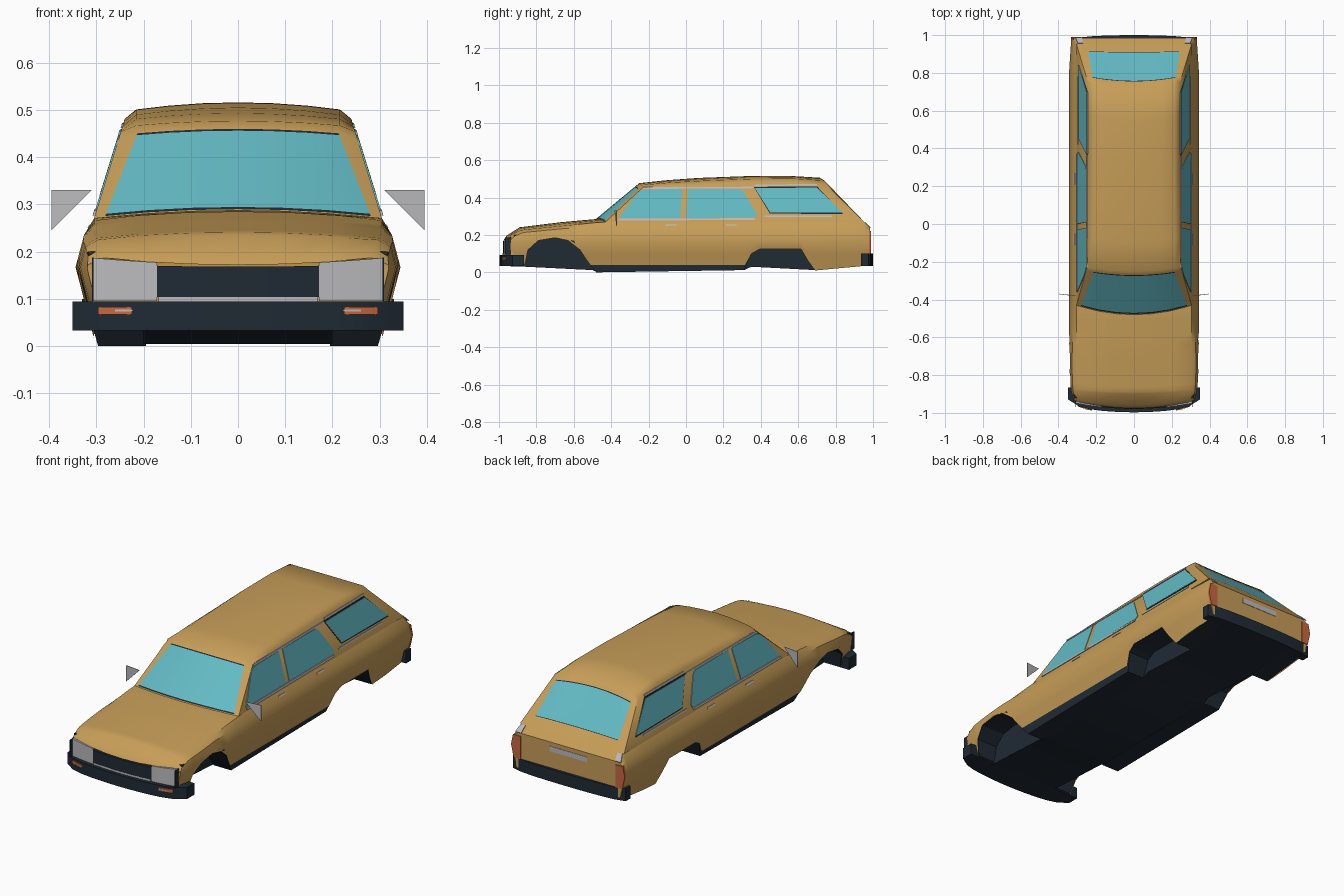
import bpy, bmesh
from mathutils import Vector

if "Cube" in bpy.data.objects:
    bpy.data.objects.remove(bpy.data.objects["Cube"])


def material(name, r, g, b):
    m = bpy.data.materials.new(name)
    m.diffuse_color = (r, g, b, 1)
    m.use_nodes = True
    m.node_tree.nodes["Principled BSDF"].inputs["Base Color"].default_value = m.diffuse_color
    return m


GOLD = material("gold paint", .57, .34, .097)
GLASS = material("teal glass", .125, .49, .55)
DARK = material("dark trim", .014, .023, .034)
GREY = material("light grey", .50, .50, .52)
RED = material("red orange lamp", .56, .14, .05)


def interp(table, v):
    if v <= table[0][0]:
        return table[0][1]
    for (a, p), (b, q) in zip(table, table[1:]):
        if v <= b:
            return p + (q - p) * (v - a) / (b - a)
    return table[-1][1]


def finish(name, bm, mats, angle=.55):
    bmesh.ops.remove_doubles(bm, verts=bm.verts, dist=.0005)
    bmesh.ops.recalc_face_normals(bm, faces=bm.faces)
    me = bpy.data.meshes.new(name)
    bm.to_mesh(me)
    bm.free()
    for m in mats:
        me.materials.append(m)
    me.shade_smooth()
    me.set_sharp_from_angle(angle=angle)
    ob = bpy.data.objects.new(name, me)
    bpy.context.collection.objects.link(ob)
    return ob


def add_grid(bm, rows, rule=None):
    vs = [[bm.verts.new(p) for p in r] for r in rows]
    for i in range(len(rows) - 1):
        for j in range(len(rows[0]) - 1):
            f = bm.faces.new((vs[i][j], vs[i][j + 1], vs[i + 1][j + 1], vs[i + 1][j]))
            if rule:
                f.material_index = rule(i, j)
    return vs


def bridge(name, near, far, mat):
    # solid between two matching outlines
    bm = bmesh.new()
    a = [bm.verts.new(p) for p in near]
    b = [bm.verts.new(p) for p in far]
    bm.faces.new(a)
    bm.faces.new(b[::-1])
    for i in range(len(a)):
        bm.faces.new((a[i - 1], a[i], b[i], b[i - 1]))
    return finish(name, bm, [mat])


def prism(name, pts, off, mat):
    return bridge(name, pts, [Vector(p) + Vector(off) for p in pts], mat)


def arc_bar(name, y0, k, x0, x1, z0, z1, yback, mat, rise=0, corner=0):
    # bar bowed in plan, front at y0 + k*(x/.33)^2 plus a tight corner curve
    bm = bmesh.new()
    rows = []
    for i in range(13):
        x = x0 + (x1 - x0) * i / 12
        q = (x / .33) ** 2
        y, zt = y0 + k * q + corner * q ** 4, z1 + rise * q
        rows.append([(x, y, z0), (x, y, zt), (x, yback, zt), (x, yback, z0), (x, y, z0)])
    add_grid(bm, rows)
    for r in (rows[0], rows[-1]):
        bm.faces.new([bm.verts.new(p) for p in r[:4]])
    return finish(name, bm, [mat])


# Shared outlines: flank section, wheel-arch line, bonnet line, plan taper
FLANK = [(0, .30), (.04, .312), (.095, .325), (.167, .344), (.235, .326), (.27, .305), (.48, .24)]
F_ARCH = [(-.862, .04), (-.845, .12), (-.79, .17), (-.70, .185), (-.63, .17), (-.567, .12)]
R_ARCH = [(.35, .1), (.395, .125), (.615, .125), (.65, .065), (.69, .01)]
SILL = [(-.975, .05)] + F_ARCH + [(-.53, .065), (-.51, .04), (.315, .04)] + R_ARCH + [(.96, .035), (.985, .05)]
CREST = [(-.975, .172), (-.96, .195), (-.89, .241), (-.67, .268), (-.48, .285), (.8, .27), (.953, .27), (.985, .236)]
EDGE = [(-.975, .187), (-.96, .203), (-.9, .225), (-.48, .266), (-.4, .27), (.953, .27), (.985, .236)]
TAPER = [(-.975, .93), (-.9, .97), (-.75, 1), (.8, 1), (.985, .965)]


def flank(z):
    return interp(FLANK, z)


# Lower body: loft of half sections, mirrored
bm = bmesh.new()
rows = []
for y in sorted({p[0] for p in SILL + CREST + EDGE} | {-.3, -.1, .1}):
    zc, zh, zs, w = (interp(t, y) for t in (CREST, EDGE, SILL, TAPER))
    xh = min(flank(zh), .305)
    half = [(0, zc), (xh * .35, zc - .1 * (zc - zh)), (xh * .7, zc - .45 * (zc - zh)), (xh, zh)]
    sh = min(.235, zh - .015)
    mid = min(max(.167, zs + .02), sh - .008)
    half += [(flank(z), z) for z in (sh, mid, max(.1, zs + .01), zs)]
    bow = .035 if y < -.95 else .02 if y < -.88 else 0
    half = [(x * w, y + bow * (x / .33) ** 2, z) for x, z in half]
    rows.append([(-x, b, z) for x, b, z in half[:0:-1]] + half)
vs = add_grid(bm, rows)
bm.faces.new(vs[-1])
for i in range(7):      # nose closed by left-to-right strips
    a, b = vs[0][i:i + 2], vs[0][::-1][i:i + 2]
    bm.faces.new((a[0], a[1], b[1], b[0]) if b[1] != a[1] else (a[0], a[1], b[0]))
finish("lower_body", bm, [GOLD])

# Cabin: roof and sides, windscreen and tailgate with glass and seal faces
S = [-1, -.88, -.6, -.3, 0, .3, .6, .88, 1]
ROOF = [(-.25, .477), (-.1, .493), (.07, .505), (.34, .515), (.55, .516), (.715, .506)]


def roof_pt(s, y):
    a = abs(s)
    z = interp(ROOF, y)
    drop = .015 * (a / .88) ** 2 if a <= .88 else .015 + .02 * (a - .88) / .12
    z -= drop * interp([(-.25, .65), (.07, 1)], y)
    x = .245 * s if a < 1 else flank(z) * s
    return Vector((x, y + interp([(-.25, .02), (.07, .033)], y) * s * s, z))


def screen_base(s):
    return Vector((.305 * s, -.48 + .05 * s * s, .287 - .017 * s * s))


def tail_base(s):
    return Vector((.305 * s, .953, .27))


bm = bmesh.new()
rows = []
for y, _ in ROOF:
    yb = -.43 + (y + .25) / .965 * 1.383
    rows.append([(-.305, yb, .27)] + [roof_pt(s, y) for s in S] + [(.305, yb, .27)])
add_grid(bm, rows)


def end_panel(base, ytop, levels, warps):
    g = []
    for t, k in zip(levels, warps):
        ss = [s if abs(s) == 1 else s * k for s in S]
        g.append([base(s).lerp(roof_pt(s, ytop), t) for s in ss])
    add_grid(bm, g, lambda i, j: (0, 2, 1, 2, 0)[i] if 1 <= j <= 6 else 0)


end_panel(screen_base, -.25, (0, .015, .04, .89, .91, 1), (1, 1.05, 1.05, .97, .97, 1))
end_panel(tail_base, .715, (0, .18, .19, .82, .835, 1), (1, .93, .94, .98, .97, 1))
finish("cabin", bm, [GOLD, GLASS, DARK], .75)


# Side glass, bright trim and handles: thin plates on both flanks
def side_plates(name, pts, mat, proud=.003):
    for sgn, side in ((1, "right"), (-1, "left")):
        prism(name + "_" + side, [(sgn * (flank(z) - .003), y, z) for y, z in pts],
              (sgn * (proud + .003), 0, 0), mat)


side_plates("front_door_glass", [(-.36, .29), (-.272, .41), (-.25, .434), (-.225, .443), (-.02, .446), (-.03, .29)], GLASS)
side_plates("rear_door_glass", [(0, .29), (.01, .446), (.28, .446), (.305, .435), (.38, .31), (.375, .295)], GLASS)
side_plates("quarter_glass_seal", [(.362, .457), (.70, .46), (.842, .311), (.448, .315)], DARK, .002)
side_plates("quarter_glass", [(.368, .451), (.70, .453), (.838, .319), (.45, .321)], GLASS, .0035)
side_plates("upper_trim", [(-.23, .446), (.36, .449), (.36, .458), (-.23, .455)], GREY, .004)
side_plates("rear_upper_trim", [(.37, .462), (.70, .464), (.70, .472), (.37, .47)], GREY, .003)
side_plates("lower_trim", [(-.36, .277), (.37, .28), (.37, .29), (-.36, .287)], GREY, .005)
side_plates("rear_lower_trim", [(.42, .296), (.78, .297), (.78, .305), (.42, .304)], GREY)
for n, y in (("front", -.11), ("rear", .21)):
    side_plates(n + "_door_handle", [(y, .25), (y + .06, .25), (y + .06, .257), (y, .257)], GREY, .002)

# Nose: panel, grille, lamps, bumper with indicators
arc_bar("nose_panel", -.972, .035, -.308, .308, .05, .166, -.925, GOLD, .012)
arc_bar("grille", -.979, .035, -.172, .172, .104, .168, -.93, DARK, .008)
arc_bar("grille_strip", -.98, .035, -.168, .168, .09, .104, -.93, GREY)
arc_bar("front_bumper", -.997, .03, -.35, .35, .033, .094, -.865, DARK, 0, .022)
for a, side in ((1, "right"), (-1, "left")):
    arc_bar("headlight_" + side, -.979, .035, a * .172, a * .306, .095, .173, -.94, GREY, .016)
    # Dark lamp surround closing the outer end
    prism("headlight_surround_" + side, [(a * .306, -.968, .095), (a * .306, -.968, .186),
          (a * .306, -.935, .188), (a * .306, -.935, .095)], (a * .003, 0, 0), DARK)
    arc_bar("indicator_" + side, -1.0, .03, a * .225, a * .296, .067, .083, -.95, RED, 0, .022)
    arc_bar("indicator_line_" + side, -1.002, .03, a * .222, a * .26, .073, .077, -.95, GREY, 0, .022)
    # Door mirror
    prism("mirror_" + side, [(a * .31, -.382, .33), (a * .395, -.372, .33), (a * .395, -.372, .245)],
          (0, .003, 0), GREY)
    # Tail lamp and reversing lamp
    prism("tail_lamp_" + side, [(a * x, .978, z) for x, z in
          ((.278, .1), (.318, .1), (.333, .167), (.322, .22), (.278, .22))], (0, .011, 0), RED)
    prism("reverse_lamp_" + side, [(a * .27, .956, .267), (a * .297, .956, .267),
          (a * .31, .985, .236), (a * .275, .985, .236)], (0, .003, .003), GREY)

# Tail: bumper and plate holder
arc_bar("rear_bumper", 1.0, -.012, -.33, .33, .035, .1, .935, DARK, 0, -.012)
prism("plate_holder", [(-.11, .983, .187), (.11, .983, .187), (.11, .983, .214), (-.11, .983, .214)],
      (0, .004, 0), GREY)

# Underside: centre floor, and sills lining the flanks and wheel arches
floor = [(-.95, .033), (-.86, .03), (-.5, .012), (-.48, .004), (.31, .012), (.35, .03), (.69, .012),
         (.95, .035), (.95, .2), (-.93, .2)]
prism("floor", [(-.2, y, z) for y, z in floor], (.4, 0, 0), DARK)
sill = [(-.93, .035)] + F_ARCH + [(-.52, .05), (-.48, 0), (.31, .012)] + R_ARCH + [(.95, .036), (.95, .21), (-.92, .2)]
for a, side in ((1, "right"), (-1, "left")):
    outer = [(a * (flank(z) * interp(TAPER, y) - .004), y, z) for y, z in sill]
    bridge("sill_" + side, [(a * .195, y, z) for y, z in sill], outer, DARK)
